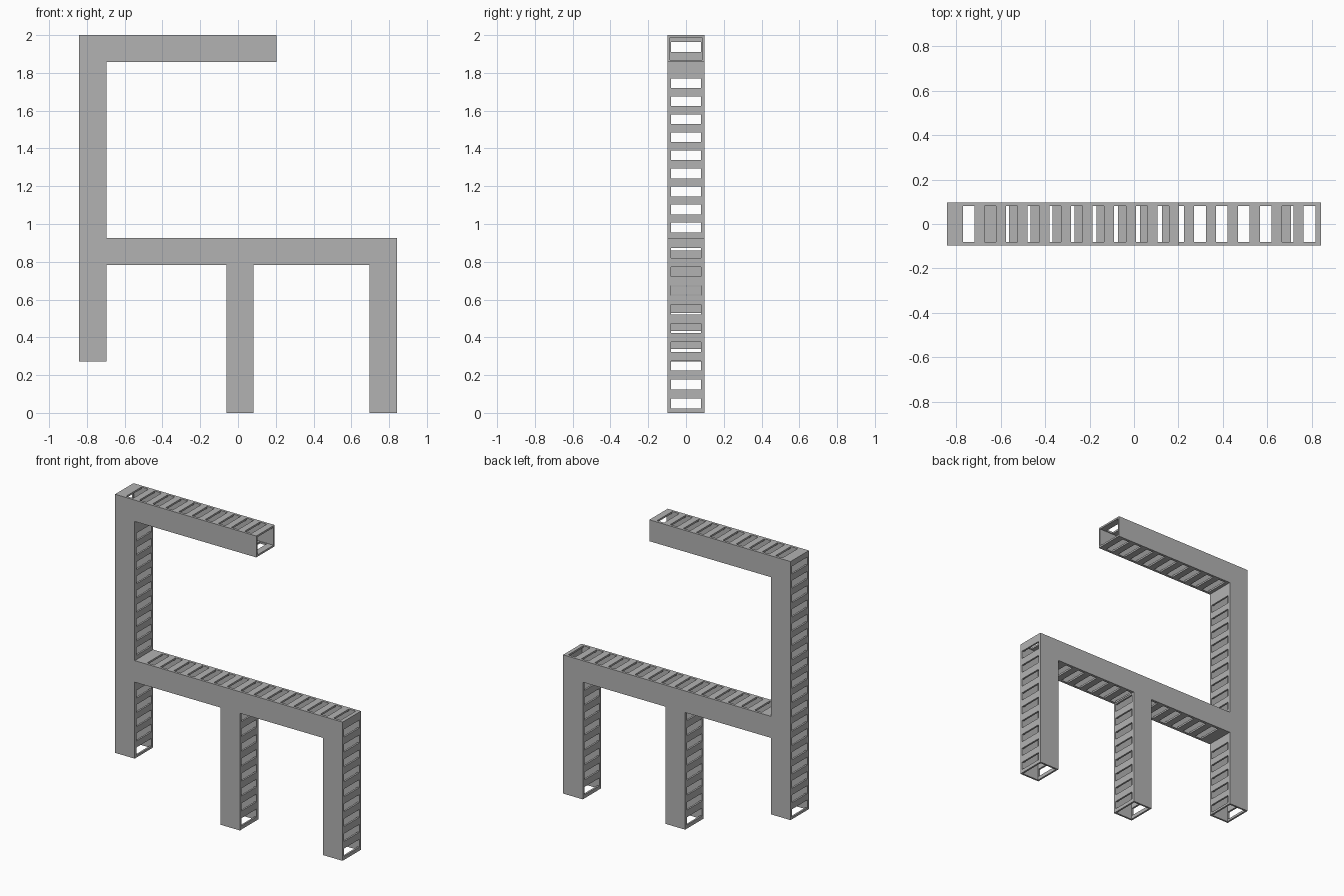
import bpy, bmesh
from mathutils import Vector

cube = bpy.data.objects.get("Cube")
if cube:
    bpy.data.objects.remove(cube, do_unlink=True)

GREY = (0.45, 0.45, 0.45, 1)
metal = bpy.data.materials.new("plain grey")
metal.use_nodes = True
metal.diffuse_color = GREY
metal.node_tree.nodes["Principled BSDF"].inputs["Base Color"].default_value = GREY

T = 0.012                 # sheet thickness
DEPTH = 0.097             # half depth of the frame
SLOT_Y, SLOT_W = 0.08, 0.026   # half sizes of a slot
MARGIN = 0.018            # least distance of a slot centre from a joint

# Main outline positions
COL_L, COL_R, COL_BOTTOM = -0.841, -0.696, 0.272
ARM_END, ARM_Z, TOP = 0.203, 1.857, 2.0
BEAM_LOW, BEAM_TOP = 0.783, 0.927
MID_L, MID_R = -0.062, 0.082
LEG_L, LEG_R = 0.695, 0.841


def finish(name, bm):
    bmesh.ops.recalc_face_normals(bm, faces=bm.faces[:])
    mesh = bpy.data.meshes.new(name)
    bm.to_mesh(mesh)
    bm.free()
    mesh.materials.append(metal)
    bpy.context.collection.objects.link(bpy.data.objects.new(name, mesh))


def extrude(bm, offset):
    new = bmesh.ops.extrude_face_region(bm, geom=bm.faces[:])["geom"]
    verts = [v for v in new if isinstance(v, bmesh.types.BMVert)]
    bmesh.ops.translate(bm, verts=verts, vec=offset)


def series(first, pitch, count):
    return [first + i * pitch for i in range(count)]


def slotted_wall(name, axis, level, inward, start, end, slots, grow=(0, 0)):
    """Sheet running along x or z with a ladder of slots through it."""
    holes = [(max(c - SLOT_W, start + 0.002), min(c + SLOT_W, end - 0.002))
             for c in slots if start + MARGIN < c < end - MARGIN]
    cuts = sorted([start - grow[0], end + grow[1]] + [u for h in holes for u in h])
    rows = [T - DEPTH, -SLOT_Y, SLOT_Y, DEPTH - T]
    bm = bmesh.new()
    grid = [[bm.verts.new((u, y, level) if axis == "x" else (level, y, u))
             for y in rows] for u in cuts]
    for i in range(len(cuts) - 1):
        for j in range(3):
            if i % 2 and j == 1:
                continue
            bm.faces.new((grid[i][j], grid[i + 1][j],
                          grid[i + 1][j + 1], grid[i][j + 1]))
    step = inward * T
    extrude(bm, Vector((0, 0, step) if axis == "x" else (step, 0, 0)))
    finish(name, bm)


# Solid front and back plates sharing one outline
outline = [(COL_L, COL_BOTTOM), (COL_R, COL_BOTTOM), (COL_R, BEAM_LOW),
           (MID_L, BEAM_LOW), (MID_L, 0), (MID_R, 0), (MID_R, BEAM_LOW),
           (LEG_L, BEAM_LOW), (LEG_L, 0), (LEG_R, 0), (LEG_R, BEAM_TOP),
           (COL_R, BEAM_TOP), (COL_R, ARM_Z), (ARM_END, ARM_Z),
           (ARM_END, TOP), (COL_L, TOP)]
for name, y in (("front_plate", -DEPTH), ("back_plate", DEPTH - T)):
    bm = bmesh.new()
    bm.faces.new([bm.verts.new((x, y, z)) for x, z in outline])
    extrude(bm, Vector((0, T, 0)))
    finish(name, bm)

# Slot spacing of each member
arm_slots = series(-0.744, 0.0973, 10)
beam_slots = series(-0.688, 0.0985, 16)
column_slots = series(0.313, 0.0955, 18)
leg_slots = series(0.05, 0.0996, 9)

# Upper arm
slotted_wall("arm_top", "x", TOP, -1, COL_L, ARM_END, arm_slots, (-T, 0))
slotted_wall("arm_underside", "x", ARM_Z, 1, COL_R, ARM_END, arm_slots, (T, 0))

# Beam
slotted_wall("beam_top", "x", BEAM_TOP, -1, COL_R, LEG_R, beam_slots, (T, -T))
slotted_wall("beam_underside_right", "x", BEAM_LOW, 1, COL_R, MID_L, beam_slots, (T, T))
slotted_wall("beam_underside_left", "x", BEAM_LOW, 1, MID_R, LEG_L, beam_slots, (T, T))

# Column
slotted_wall("column_outer", "z", COL_L, 1, COL_BOTTOM, TOP, column_slots)
slotted_wall("column_inner_upper", "z", COL_R, -1, BEAM_TOP, ARM_Z, column_slots)
slotted_wall("column_inner_lower", "z", COL_R, -1, COL_BOTTOM, BEAM_LOW, column_slots)

# Legs
slotted_wall("middle_leg_right", "z", MID_L, 1, 0, BEAM_LOW, leg_slots)
slotted_wall("middle_leg_left", "z", MID_R, -1, 0, BEAM_LOW, leg_slots)
slotted_wall("end_leg_inner", "z", LEG_L, 1, 0, BEAM_LOW, leg_slots)
slotted_wall("end_leg_outer", "z", LEG_R, -1, 0, BEAM_TOP, leg_slots)
